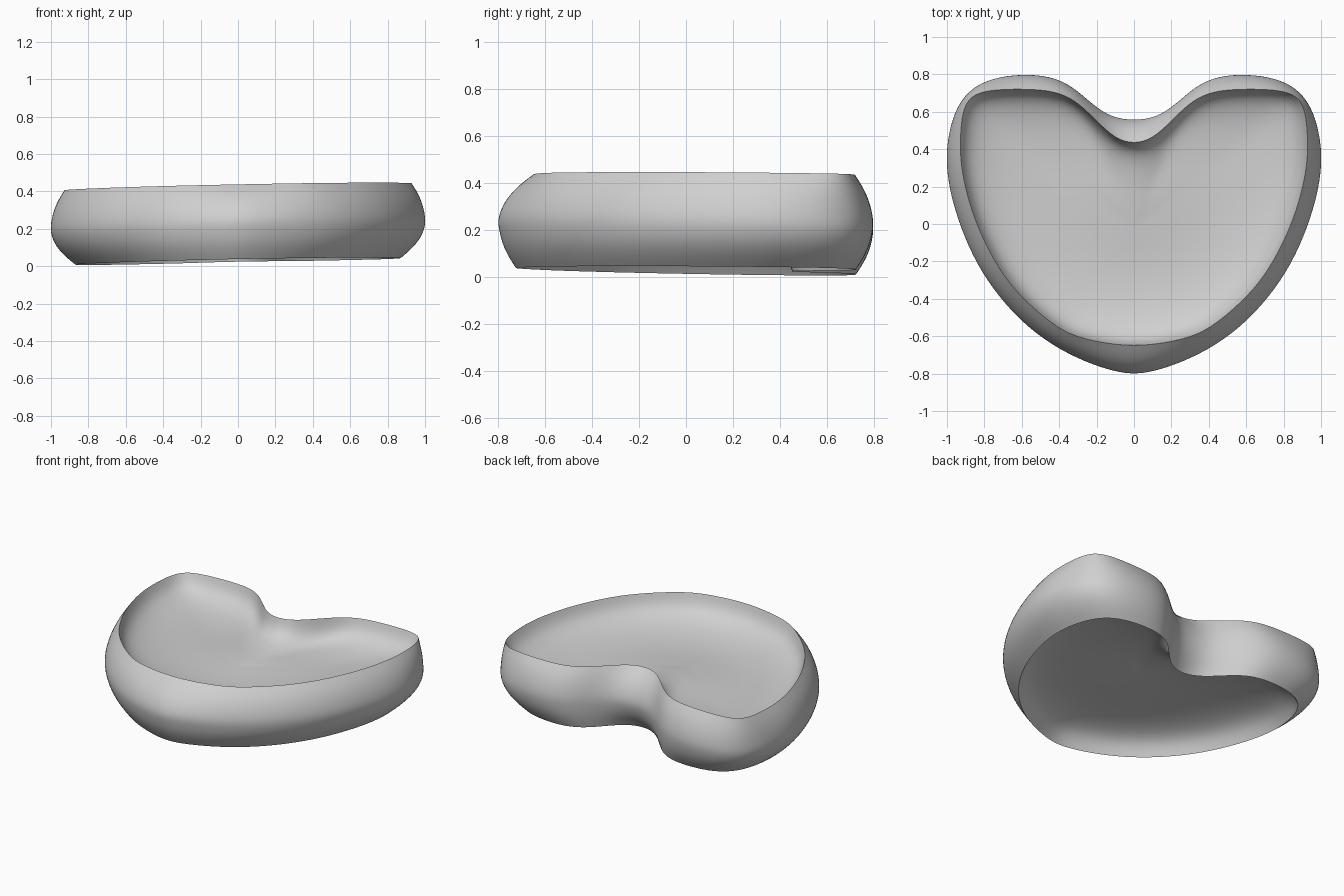
import bpy
import bmesh
from math import exp
from mathutils import Vector

if "Cube" in bpy.data.objects:
    bpy.data.objects.remove(bpy.data.objects["Cube"], do_unlink=True)

# One plain grey material
grey = bpy.data.materials.new("plain grey")
grey.use_nodes = True
colour = (0.63, 0.63, 0.63, 1)
grey.diffuse_color = colour
shader = next(n for n in grey.node_tree.nodes if n.type == "BSDF_PRINCIPLED")
shader.inputs["Base Color"].default_value = colour

# Half outlines of the heart, from the back notch to the front tip
OUTER = [(0, .55), (.12, .567), (.22, .635), (.33, .738), (.45, .79),
         (.6, .8), (.76, .78), (.89, .715), (.965, .59), (.995, .45),
         (1.003, .34), (.988, .2), (.943, .03), (.863, -.17), (.753, -.35),
         (.602, -.522), (.43, -.653), (.25, -.74), (.1, -.787), (0, -.8)]
RIM = [(0, .427), (.1, .455), (.2, .55), (.31, .662), (.43, .713),
       (.58, .722), (.73, .72), (.855, .7), (.912, .63), (.928, .5),
       (.93, .35), (.905, .2), (.855, .03), (.775, -.15), (.67, -.32),
       (.53, -.46), (.37, -.585), (.22, -.625), (.1, -.645), (0, -.65)]


def mirrored(half):
    """Close a half outline into a full loop."""
    right = [Vector(p) for p in half]
    return right + [Vector((-p.x, p.y)) for p in reversed(right[1:-1])]


def blend(first, second, amount):
    return [a.lerp(b, amount) for a, b in zip(first, second)]


def shrink(loop, factor):
    """Scale a loop towards the middle of the dish."""
    middle = Vector((0, -.03))
    return [middle + (p - middle) * factor for p in loop]


outer = mirrored(OUTER)
top_rim = mirrored(RIM)
bottom_rim = []
for p in outer:
    notch = .06 * exp(-(p.x / .2) ** 2) if p.y > 0 else 0
    bottom_rim.append(Vector((p.x * .87, p.y * .91 - notch)))

# Rings from the underside recess, round the bulging wall, into the top dish
rings = [(shrink(bottom_rim, s), z) for s, z in
         ((.25, .19), (.5, .185), (.7, .17), (.86, .14), (.95, .095))]
bottom_index = len(rings)
rings.append((bottom_rim, .03))
rings += [(blend(outer, bottom_rim, b), z) for b, z in
          ((.58, .075), (.2, .13), (.0, .19))]
rings.append((blend(outer, top_rim, -.05), .24))
rings += [(blend(outer, top_rim, b), z) for b, z in
          ((.14, .31), (.5, .375))]
top_index = len(rings)
rings.append((top_rim, .43))
rings += [(shrink(top_rim, s), z) for s, z in
          ((.97, .365), (.9, .315), (.75, .275), (.5, .25), (.25, .245))]


def placed(x, y, z, inside):
    """Lean the dish slightly; its floor swells below the notch."""
    swell = .035 * exp(-(x / .36) ** 2 - ((y - .2) / .28) ** 2)
    return (x, y, z + .02 * x - .012 * y + (swell if inside else 0))


bm = bmesh.new()
loops = []
for index, (loop, z) in enumerate(rings):
    inside = not bottom_index <= index <= top_index
    loops.append([bm.verts.new(placed(p.x, p.y, z, inside)) for p in loop])
count = len(outer)
for low, high in zip(loops, loops[1:]):
    for i in range(count):
        j = (i + 1) % count
        bm.faces.new((low[i], low[j], high[j], high[i]))

# Close both recesses with a fan of faces
for loop, z in ((loops[0], .19), (loops[-1], .245)):
    hub = bm.verts.new(placed(0, -.03, z, True))
    for i in range(count):
        bm.faces.new((hub, loop[i], loop[(i + 1) % count]))
bmesh.ops.recalc_face_normals(bm, faces=bm.faces)

# Keep the two rims crisp
crease = bm.edges.layers.float.new("crease_edge")
for index in (bottom_index, top_index):
    ring = set(loops[index])
    for edge in bm.edges:
        if edge.verts[0] in ring and edge.verts[1] in ring:
            edge[crease] = 1
            edge.smooth = False
for face in bm.faces:
    face.smooth = True

mesh = bpy.data.meshes.new("heart_dish")
bm.to_mesh(mesh)
bm.free()
mesh.materials.append(grey)
dish = bpy.data.objects.new("heart_dish", mesh)
bpy.context.collection.objects.link(dish)
smoothing = dish.modifiers.new("smooth surface", "SUBSURF")
smoothing.levels = 2
smoothing.render_levels = 2
